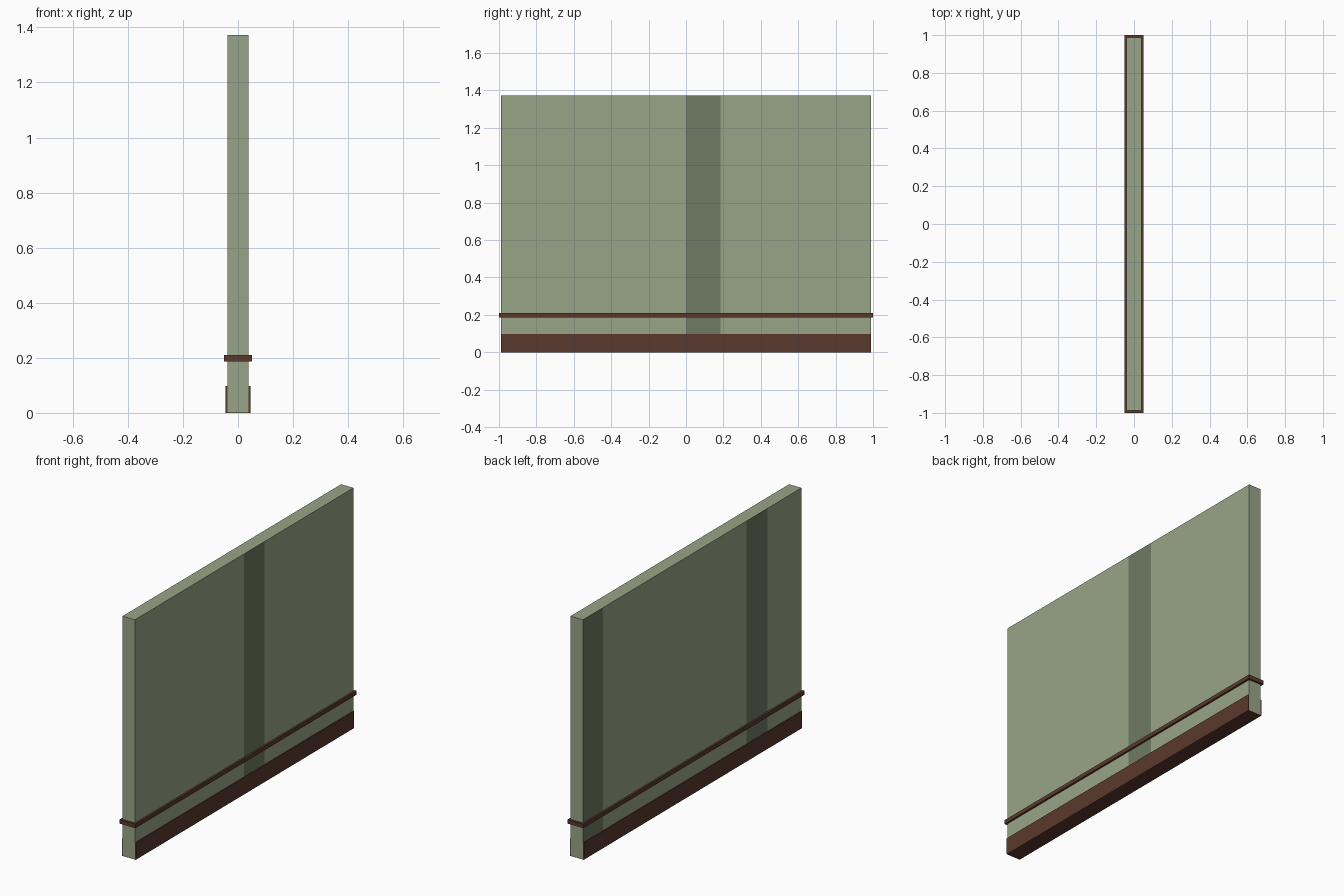
import bpy, bmesh
from mathutils import Matrix, Vector

if "Cube" in bpy.data.objects:
    bpy.data.objects.remove(bpy.data.objects["Cube"])


def material(name, rgb):
    def lin(c):
        c /= 255
        return c / 12.92 if c <= 0.04045 else ((c + 0.055) / 1.055) ** 2.4
    m = bpy.data.materials.new(name)
    m.diffuse_color = (*[lin(c) for c in rgb], 1)
    m.use_nodes = True
    m.node_tree.nodes["Principled BSDF"].inputs["Base Color"].default_value = m.diffuse_color
    return m


GREEN = material("sage green", (152, 165, 135))
DARK = material("dark sage", (112, 123, 98))
BROWN = material("dark brown", (90, 57, 45))


def box(name, half_x, half_y, z0, z1, mats, cuts=(), rule=None):
    """Box centred on the z axis, optionally cut across y and coloured by a rule."""
    bm = bmesh.new()
    bmesh.ops.create_cube(bm, size=1, matrix=Matrix.Translation((0, 0, (z0 + z1) / 2))
                          @ Matrix.Diagonal((2 * half_x, 2 * half_y, z1 - z0, 1)))
    for y in cuts:
        bmesh.ops.bisect_plane(bm, geom=bm.verts[:] + bm.edges[:] + bm.faces[:],
                               plane_co=Vector((0, y, 0)), plane_no=Vector((0, 1, 0)))
    bm.normal_update()
    if rule:
        for f in bm.faces:
            f.material_index = rule(f)
    me = bpy.data.meshes.new(name)
    bm.to_mesh(me)
    bm.free()
    for m in mats:
        me.materials.append(m)
    ob = bpy.data.objects.new(name, me)
    bpy.context.collection.objects.link(ob)
    return ob


# Dark wallpaper stripes: (side of the wall, y start, y end)
STRIPES = [(1, 0.0, 0.185), (-1, -0.68, -0.49), (-1, 0.805, 0.9885)]


def stripe(face):
    y = face.calc_center_median().y
    return int(any(face.normal.x * side > 0.5 and a < y < b for side, a, b in STRIPES))


# Wall panel, with stripes as cut faces
box("wall", 0.039, 0.9885, 0.001, 1.373, [GREEN, DARK],
    cuts=[0.0, 0.185, -0.68, -0.49, 0.805], rule=stripe)

# Skirting along both sides; its ends sit flush behind the wall ends
box("skirting_board", 0.0445, 0.988, 0.0, 0.097, [BROWN])

# Thin rail wrapping all the way round
box("rail", 0.05, 1.0, 0.187, 0.21, [BROWN])
